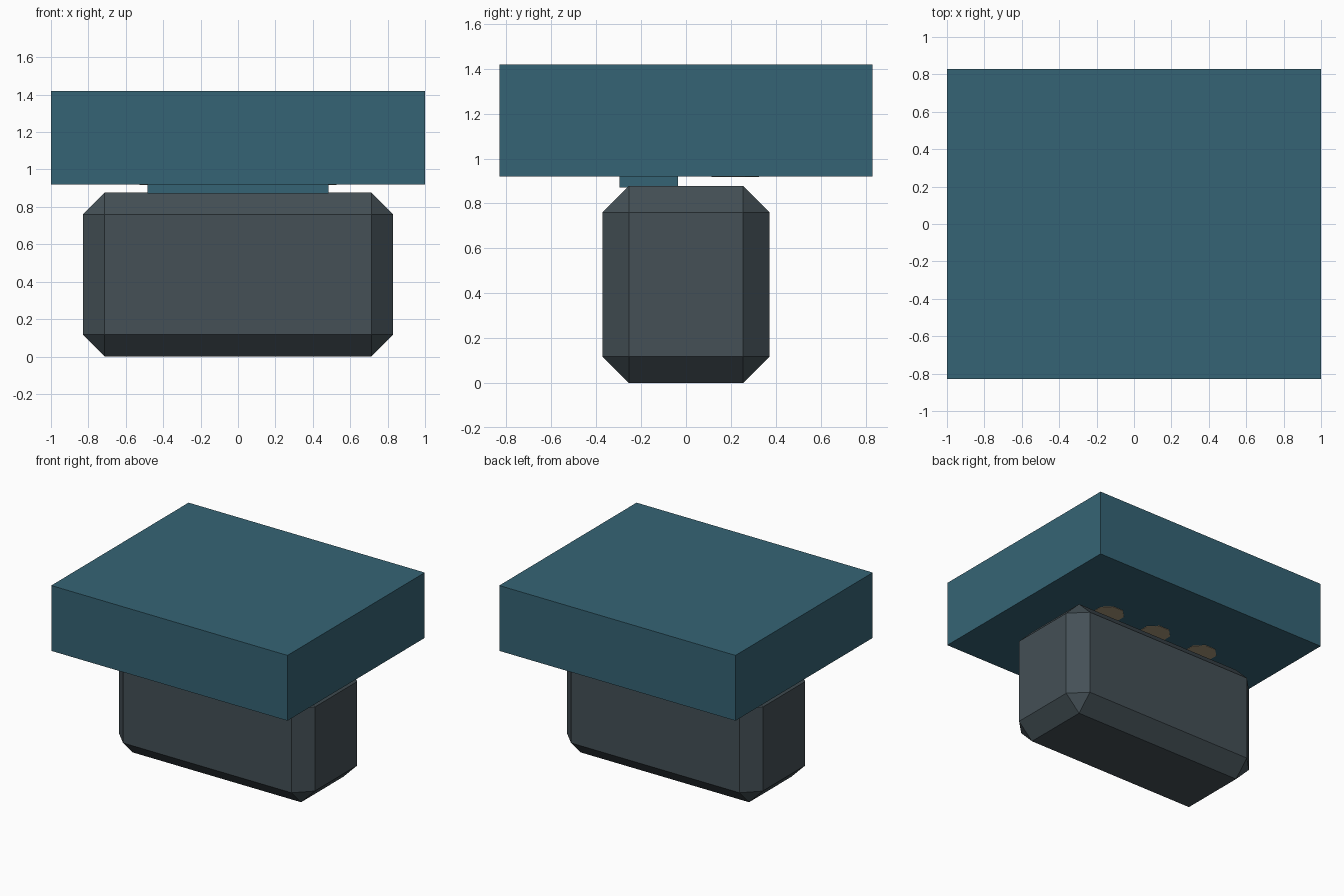
import bpy
import math

if "Cube" in bpy.data.objects:
    bpy.data.objects.remove(bpy.data.objects["Cube"])


def material(name, rgb):
    m = bpy.data.materials.new(name)
    m.diffuse_color = (*rgb, 1)
    m.use_nodes = True
    m.node_tree.nodes["Principled BSDF"].inputs["Base Color"].default_value = m.diffuse_color
    return m


TEAL = material("teal", (0.036, 0.127, 0.178))
SLATE = material("slate", (0.058, 0.080, 0.093))
BRASS = material("brass", (0.40, 0.31, 0.20))


def box(name, lo, hi, mat, chamfer=0):
    bpy.ops.mesh.primitive_cube_add(size=1, location=[(a + b) / 2 for a, b in zip(lo, hi)])
    ob = bpy.context.object
    ob.name = name
    ob.scale = [b - a for a, b in zip(lo, hi)]
    bpy.ops.object.transform_apply(location=False, rotation=False, scale=True)
    ob.data.materials.append(mat)
    if chamfer:
        mod = ob.modifiers.new("chamfer", 'BEVEL')
        mod.width = chamfer
        mod.segments = 1
    return ob


# Chamfered lower body
box("lower_body", (-0.83, -0.372, 0), (0.83, 0.372, 0.877), SLATE, 0.117)

# Wide top slab
box("top_slab", (-1, -0.83, 0.92), (1, 0.83, 1.42), TEAL)

# Connecting strip between body and slab
box("connector_strip", (-0.485, -0.297, 0.871), (0.485, -0.035, 0.93), TEAL)

# Row of low octagonal studs under the slab
for i in (-1, 0, 1):
    bpy.ops.mesh.primitive_cylinder_add(vertices=8, radius=0.115, depth=0.02,
                                        location=(0.42 * i, 0.22, 0.927),
                                        rotation=(0, 0, math.pi / 8))
    stud = bpy.context.object
    stud.name = f"stud_{i + 2}"
    stud.data.materials.append(BRASS)
